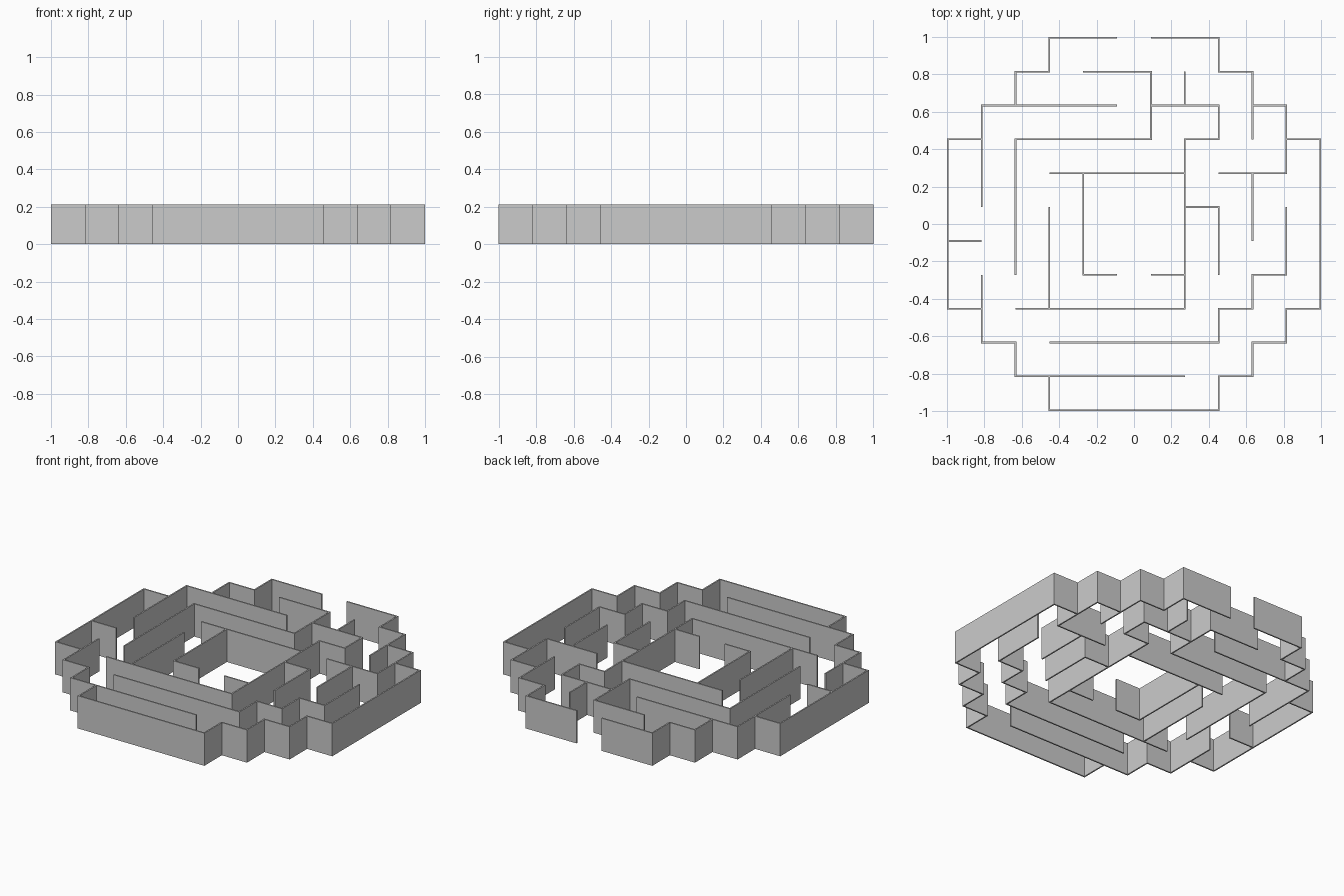
import bpy
import bmesh
from mathutils import Vector

PITCH = 0.0905      # half a maze cell
HEIGHT = 0.213
HALF = 0.0045       # half the wall thickness

cube = bpy.data.objects.get("Cube")
if cube:
    bpy.data.objects.remove(cube, do_unlink=True)

grey = bpy.data.materials.new("wall grey")
grey.use_nodes = True
colour = (0.6, 0.6, 0.6, 1)
grey.diffuse_color = colour
grey.node_tree.nodes["Principled BSDF"].inputs["Base Color"].default_value = colour


def wall(name, points):
    """Thin upright wall with mitred corners along a right-angled path."""
    path = [Vector(p) * PITCH for p in points]
    normals = []
    for a, b in zip(path, path[1:]):
        d = (b - a).normalized()
        normals.append(Vector((-d.y, d.x)))
    bm = bmesh.new()
    rings = []
    for i, p in enumerate(path):
        if i == 0:
            offset = normals[0]
        elif i == len(path) - 1:
            offset = normals[-1]
        else:
            offset = normals[i - 1] + normals[i]
        left, right = p + offset * HALF, p - offset * HALF
        rings.append([bm.verts.new((q.x, q.y, z)) for q, z in
                      ((left, 0), (right, 0), (right, HEIGHT), (left, HEIGHT))])
    for r, s in zip(rings, rings[1:]):
        for k in range(4):
            n = (k + 1) % 4
            bm.faces.new((r[k], r[n], s[n], s[k]))
    bm.faces.new(rings[0])
    bm.faces.new(rings[-1])
    bmesh.ops.recalc_face_normals(bm, faces=bm.faces)
    mesh = bpy.data.meshes.new(name)
    bm.to_mesh(mesh)
    bm.free()
    mesh.materials.append(grey)
    obj = bpy.data.objects.new(name, mesh)
    bpy.context.collection.objects.link(obj)


# Outer boundary: four mirrored stepped corners, joined by straight sides
steps = [(5, 11), (5, 9), (7, 9), (7, 7), (9, 7), (9, 5), (11, 5)]


def corner(sx, sy):
    return [(x * sx, y * sy) for x, y in steps]


outline = [(-1, 11)] + corner(-1, 1) + corner(-1, -1)[::-1]
outline += corner(1, -1) + corner(1, 1)[::-1] + [(1, 11)]
wall("outer_wall", outline)

# Inner partitions
partitions = {
    "back_spiral_wall": [(-3, 9), (1, 9), (1, 5), (-7, 5), (-7, -3)],
    "middle_spine_wall": [(1, 7), (5, 7), (5, 5), (3, 5), (3, -5), (-7, -5)],
    "back_short_spur": [(3, 9), (3, 7)],
    "back_left_spur": [(7, 7), (7, 5)],
    "back_long_spur": [(-7, 7), (-1, 7)],
    "right_back_spur": [(-9, 5), (-9, 1)],
    "left_hook_wall": [(9, 5), (9, 3), (5, 3)],
    "left_spur": [(7, 3), (7, -1)],
    "centre_back_wall": [(3, 3), (-5, 3)],
    "centre_room_wall": [(-3, 3), (-3, -3), (-1, -3)],
    "centre_door_wall": [(1, -3), (3, -3)],
    "centre_left_hook": [(3, 1), (5, 1), (5, -3)],
    "front_stepped_wall": [(9, 1), (9, -3), (7, -3), (7, -5), (5, -5),
                           (5, -7), (-5, -7)],
    "centre_right_wall": [(-5, 1), (-5, -5)],
    "right_cross_wall": [(-11, -1), (-9, -1)],
    "right_front_spur": [(-9, -3), (-9, -5)],
    "front_long_spur": [(-5, -9), (3, -9)],
}
for name, points in partitions.items():
    wall(name, points)
